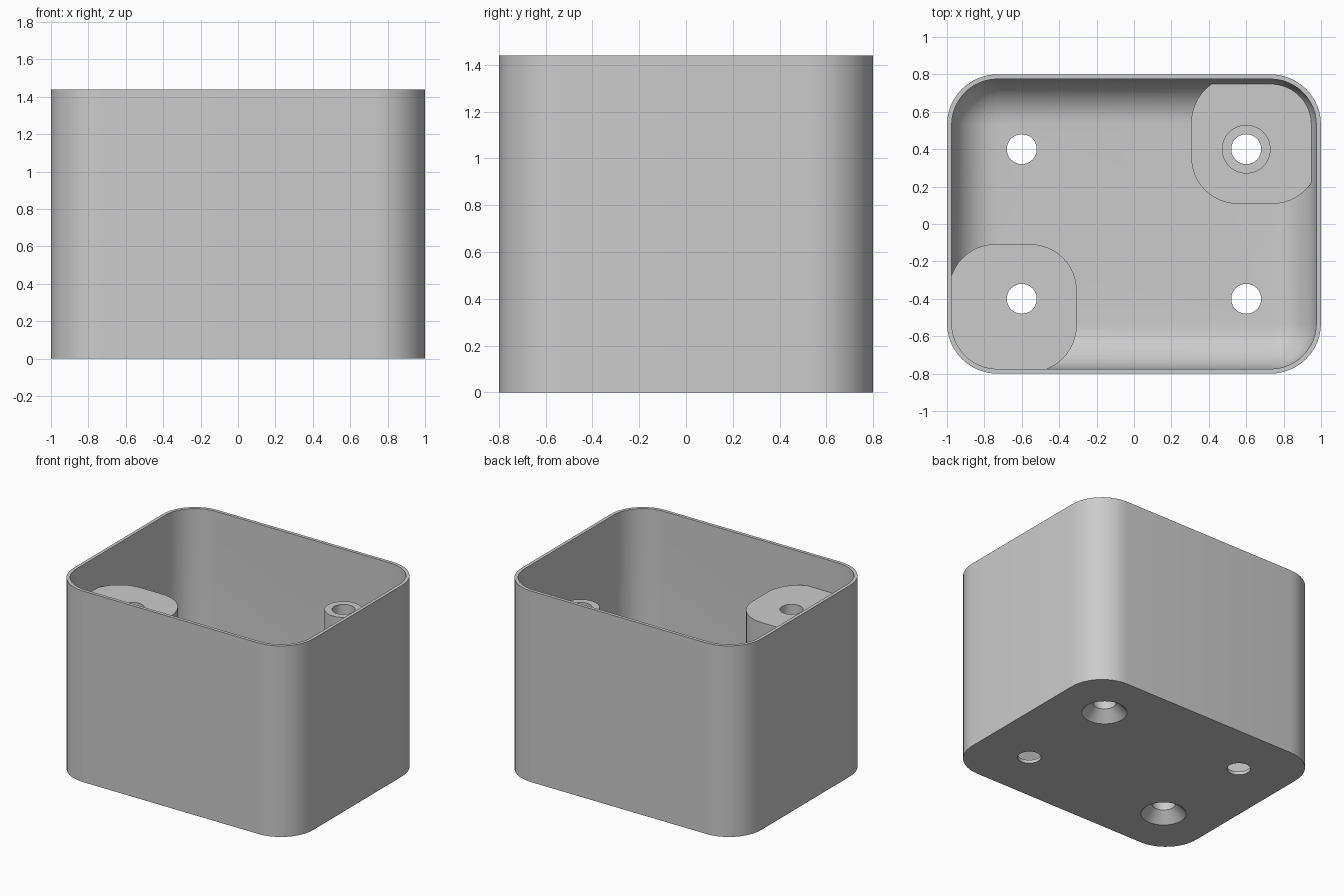
import bpy, bmesh, math

if "Cube" in bpy.data.objects:
    bpy.data.objects.remove(bpy.data.objects["Cube"], do_unlink=True)

HX, HY, HEIGHT, CORNER, WALL = 1.0, 0.8, 1.44, 0.27, 0.025
POST_X, POST_Y, POST_TOP, PAD_TOP = 0.6, 0.4, 1.2, 0.16
HOLE, SINK, TUBE = 0.08, 0.155, 0.13

grey = bpy.data.materials.new("grey plastic")
grey.use_nodes = True
colour = (0.6, 0.6, 0.6, 1)
grey.diffuse_color = colour
grey.node_tree.nodes["Principled BSDF"].inputs["Base Color"].default_value = colour


def rounded_ring(cx, cy, hx, hy, r, z, steps=12):
    """Points of a rounded rectangle, counter-clockwise."""
    points = []
    for i, (sx, sy) in enumerate([(1, 1), (-1, 1), (-1, -1), (1, -1)]):
        for k in range(steps + 1):
            a = math.pi / 2 * (i + k / steps)
            points.append((cx + sx * (hx - r) + r * math.cos(a),
                           cy + sy * (hy - r) + r * math.sin(a), z))
    return points


def circle_ring(cx, cy, r, z, steps=48):
    return [(cx + r * math.cos(2 * math.pi * k / steps),
             cy + r * math.sin(2 * math.pi * k / steps), z) for k in range(steps)]


def loft(name, rings):
    """Skin a closed solid through a list of rings."""
    bm = bmesh.new()
    loops = [[bm.verts.new(p) for p in ring] for ring in rings]
    for low, high in zip(loops, loops[1:]):
        for i in range(len(low)):
            j = (i + 1) % len(low)
            bm.faces.new((low[i], low[j], high[j], high[i]))
    bm.faces.new(loops[0][::-1])
    bm.faces.new(loops[-1])
    bmesh.ops.remove_doubles(bm, verts=bm.verts, dist=1e-5)
    bmesh.ops.recalc_face_normals(bm, faces=bm.faces)
    mesh = bpy.data.meshes.new(name)
    bm.to_mesh(mesh)
    bm.free()
    mesh.materials.append(grey)
    ob = bpy.data.objects.new(name, mesh)
    bpy.context.collection.objects.link(ob)
    return ob


def combine(target, other, operation):
    mod = target.modifiers.new(operation, 'BOOLEAN')
    mod.object, mod.operation, mod.solver = other, operation, 'EXACT'
    bpy.context.view_layer.objects.active = target
    bpy.ops.object.modifier_apply(modifier=mod.name)
    bpy.data.objects.remove(other, do_unlink=True)


# Case: straight outer walls, open top, cavity with a rounded floor edge
rings = [rounded_ring(0, 0, HX, HY, CORNER, z) for z in (0, HEIGHT)]
fillet = CORNER - WALL
rings.append(rounded_ring(0, 0, HX - WALL, HY - WALL, fillet, HEIGHT))
for k in range(13):
    a = math.pi / 2 * k / 12
    inset = fillet * (1 - math.cos(a))
    rings.append(rounded_ring(0, 0, HX - WALL - inset, HY - WALL - inset,
                              fillet - inset, WALL + fillet * (1 - math.sin(a))))
case = loft("case", rings)

# Corner blocks: one tall, one low pad carrying a tube
for name, side, top in (("tall_block", -1, POST_TOP), ("low_pad", 1, PAD_TOP)):
    cx, cy, half = side * 0.648, side * 0.45, 0.342
    combine(case, loft(name, [rounded_ring(cx, cy, half, half, 0.25, z)
                              for z in (WALL / 2, top)]), 'UNION')
combine(case, loft("tube", [circle_ring(POST_X, POST_Y, TUBE, z)
                            for z in (PAD_TOP / 2, POST_TOP)]), 'UNION')

# Screw holes, countersunk from below under the two posts
for sx in (-1, 1):
    for sy in (-1, 1):
        radius = SINK if sx == sy else HOLE
        x, y = sx * POST_X, sy * POST_Y
        depth = SINK - HOLE
        combine(case, loft("hole", [circle_ring(x, y, r, z) for r, z in (
            (radius, -0.1), (radius, 0), (HOLE, depth), (HOLE, 2))]), 'DIFFERENCE')

bpy.ops.object.select_all(action='DESELECT')
case.select_set(True)
bpy.context.view_layer.objects.active = case
bpy.ops.object.shade_smooth_by_angle(angle=math.radians(30))
